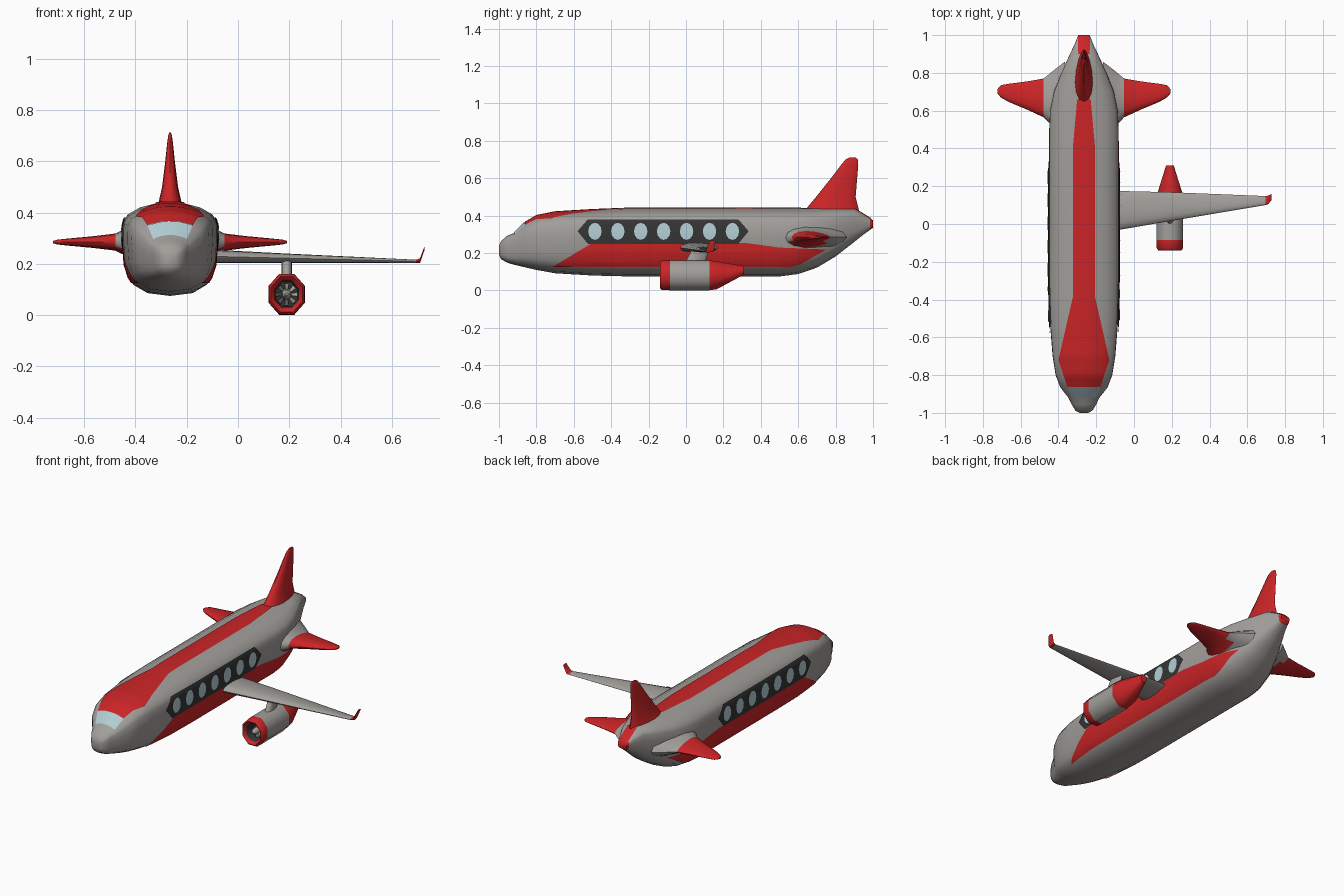
import bpy, bmesh, math
from mathutils import Vector
from mathutils.bvhtree import BVHTree

if "Cube" in bpy.data.objects:
    bpy.data.objects.remove(bpy.data.objects["Cube"])

X0 = -0.265                      # fuselage centre line


def material(name, rgb):
    m = bpy.data.materials.new(name)
    m.diffuse_color = (*rgb, 1)
    m.use_nodes = True
    m.node_tree.nodes["Principled BSDF"].inputs["Base Color"].default_value = m.diffuse_color
    return m


GREY = material("body_grey", (0.36, 0.345, 0.325))
RED = material("livery_red", (0.60, 0.018, 0.020))
GLASS = material("window_glass", (0.45, 0.62, 0.66))
DARK = material("window_surround", (0.035, 0.035, 0.035))


def finish(bm, name, mats, angle=50):
    me = bpy.data.meshes.new(name)
    bm.to_mesh(me)
    bm.free()
    ob = bpy.data.objects.new(name, me)
    bpy.context.collection.objects.link(ob)
    for m in mats:
        me.materials.append(m)
    bpy.ops.object.select_all(action='DESELECT')
    ob.select_set(True)
    bpy.context.view_layer.objects.active = ob
    bpy.ops.object.shade_smooth_by_angle(angle=math.radians(angle))
    return ob


def loft(name, rings, mats, rule=lambda i, c: 0, angle=50):
    """Skin a row of rings; rule(span, face centre) picks the material."""
    bm = bmesh.new()
    vs = [[bm.verts.new(p) for p in r] for r in rings]
    n = len(vs[0])
    for i in range(len(vs) - 1):
        for k in range(n):
            j = (k + 1) % n
            f = bm.faces.new((vs[i][k], vs[i][j], vs[i + 1][j], vs[i + 1][k]))
            f.material_index = rule(i, f.calc_center_median())
    for ring, i in ((vs[0], 0), (vs[-1], len(vs) - 2)):
        f = bm.faces.new(ring)
        f.material_index = rule(i, f.calc_center_median())
    bmesh.ops.recalc_face_normals(bm, faces=bm.faces)
    return finish(bm, name, mats, angle)


def foil(y0, y1, t, place, n=14):
    """Teardrop ring from leading edge y0 to trailing edge y1, half thickness t."""
    ring = []
    for k in range(n):
        a = 2 * math.pi * k / n
        y = (y0 + y1) / 2 - (y1 - y0) / 2 * math.cos(a)
        ring.append(place(y, t * math.sin(a) * (1 + 0.3 * math.cos(a))))
    return ring


# Fuselage: one half cross-section scaled along stations (y, half width, top, bottom)
half = [(0, 1), (.25, .99), (.64, .89), (.9, .74), (.99, .58), (1, .2),
        (.965, -.33), (.88, -.6), (.78, -.76), (.48, -.94), (0, -1)]
section = half + [(-x, z) for x, z in half[-2:0:-1]]
stations = [(-1, .022, .24, .19), (-.988, .045, .265, .167), (-.955, .065, .293, .148),
            (-.92, .082, .307, .138), (-.865, .125, .362, .125), (-.8, .15, .40, .11),
            (-.7, .166, .42, .092), (-.5, .182, .432, .08), (-.3, .184, .44, .075),
            (.5, .184, .44, .075), (.6, .18, .44, .088), (.7, .16, .44, .122),
            (.8, .12, .44, .182), (.9, .074, .437, .26), (.95, .05, .408, .30),
            (.985, .036, .386, .325), (1, .03, .375, .335)]
hull = loft("fuselage",
            [[(X0 + x * w, y, (t + b) / 2 + z * (t - b) / 2) for x, z in section]
             for y, w, t, b in stations],
            [GREY, RED], lambda i, c: int(i == len(stations) - 2), 60)
tree = BVHTree.FromPolygons([v.co for v in hull.data.vertices],
                            [p.vertices for p in hull.data.polygons])


def decal(name, outline, mat, lift=.004, step=.02):
    """Cut a flat outline into a grid and wrap it on the hull as a thin painted plate."""
    bm = bmesh.new()
    bm.faces.new([bm.verts.new(p) for p in outline])
    flat = max(range(3), key=lambda a: abs(outline[0][a] - X0 * (a == 0)) > 1.5)
    ray = Vector([0, 0, 0])
    ray[flat] = -1 if outline[0][flat] > 0 else 1
    bmesh.ops.triangulate(bm, faces=bm.faces[:])
    for a in range(3):
        if a == flat:
            continue
        lo, hi = min(p[a] for p in outline), max(p[a] for p in outline)
        for k in range(1, int((hi - lo) / step) + 1):
            co, no = Vector(outline[0]), Vector((0, 0, 0))
            co[a], no[a] = lo + k * step, 1
            bmesh.ops.bisect_plane(bm, geom=bm.verts[:] + bm.edges[:] + bm.faces[:],
                                   plane_co=co, plane_no=no, dist=1e-5)
    for v in bm.verts:
        hit = tree.ray_cast(v.co, ray)[0]
        if hit:
            v.co = hit + (hit - Vector((X0, hit.y, .26))).normalized() * lift
    bm.normal_update()
    for f in bm.faces:
        if f.normal.dot(ray) > 0:
            f.normal_flip()
    finish(bm, name, [mat], 60)


def top_decal(name, edge, mat):
    pts = [(X0 + w, y, 2) for y, w in edge] + [(X0 - w, y, 2) for y, w in reversed(edge)]
    decal(name, pts, mat)


# Livery: roof stripe, windscreen, tail cone strip
top_decal("roof_stripe", [(-.862, .085), (-.72, .132), (-.38, .056), (.42, .056), (.66, .035)], RED)
top_decal("windscreen", [(-.918, .062), (-.864, .086)], GLASS)
top_decal("tail_strip", [(.9, .03), (.988, .03)], RED)

# Side bands and windows, both sides
for side, s in (("right", 1), ("left", -1)):
    def wall(pts):
        return [(2 * s, y, z) for y, z in pts]
    decal(side + "_lower_band", wall([(-.715, .128), (-.515, .246), (-.5, .253), (.33, .253),
                                      (.5, .23), (.75, .22), (.61, .142), (.56, .128)]), RED)
    decal(side + "_window_band", wall([(-.58, .315), (-.525, .377), (.28, .377), (.335, .315),
                                       (.28, .25), (-.525, .25)]), DARK, .006)
    for i in range(7):
        oval = [(-.487 + .1225 * i + .036 * math.cos(a), .314 + .044 * math.sin(a))
                for a in (2 * math.pi * k / 12 for k in range(12))]
        decal(f"{side}_window_{i + 1}", wall(oval), GLASS, .0085)

    # Tailplane with its grey root fairing (w, leading, trailing, half thickness)
    spans = [(.10, .46, .86, .085), (.165, .515, .81, .055), (.213, .565, .77, .032),
             (.30, .605, .755, .022), (.40, .647, .742, .013), (.44, .67, .735, .009),
             (.457, .69, .715, .004)]
    loft(side + "_tailplane",
         [foil(a, b, t, lambda y, d, w=w: (X0 + s * w, y, .285 + d)) for w, a, b, t in spans],
         [GREY, RED], lambda i, c: int(i > 1 or (i == 1 and c.z < .262)))

# Tail fin (z, leading, trailing, half thickness)
fin = [(.40, .61, .93, .06), (.44, .645, .922, .043), (.5, .695, .907, .03), (.6, .775, .915, .018),
       (.67, .828, .921, .011), (.70, .853, .92, .007), (.712, .875, .905, .003)]
loft("tail_fin", [foil(a, b, t, lambda y, d, z=z: (X0 + d, y, z)) for z, a, b, t in fin], [RED])

# Single wing with upturned red tip (x, leading, trailing, z, half thickness)
wing = [(-.22, -.055, .178, .231, .027), (-.09, -.033, .175, .229, .025), (.2, .017, .168, .222, .017),
        (.695, .10, .148, .21, .006), (.71, .105, .15, .213, .009), (.727, .125, .158, .26, .007)]
loft("wing", [foil(a, b, t, lambda y, d, x=x, z=z: (x, y, z + d)) for x, a, b, z, t in wing],
     [GREY, RED], lambda i, c: int(i > 2))

# Engine pylon
loft("engine_pylon", [foil(a, b, .02, lambda y, d, z=z: (.19 + d, y, z))
                      for z, a, b in ((.14, -.01, .10), (.235, .04, .13))], [GREY])


# Engine nacelle: eight-sided, from the fan disc over the lip to the exhaust cone
def octagon(y, r, zc=.081, tall=1.13):
    return [(.19 + r * math.cos(a), y, zc + r * tall * math.sin(a))
            for a in (math.pi / 8 + math.pi / 4 * k for k in range(8))]


nacelle = [(-.07, .046), (-.125, .05), (-.14, .066), (-.128, .0755), (-.085, .0765),
           (.125, .0765), (.165, .071)]
loft("engine_nacelle", [octagon(y, r) for y, r in nacelle] + [octagon(.31, .022, .108)],
     [GREY, RED, DARK], lambda i, c: 2 if i == 0 else int(i != 4))

# Fan spinner and blades
loft("fan_spinner", [octagon(-.07, .022, tall=1), octagon(-.11, .018, tall=1),
                     octagon(-.132, .005, tall=1)], [GREY])
for k in range(8):
    a = math.pi / 4 * k
    u, v = Vector((math.cos(a), 0, math.sin(a))), Vector((-math.sin(a), 0, math.cos(a)))
    c = Vector((.19, -.082, .081))
    loft(f"fan_blade_{k + 1}",
         [[c + u * r + v * (w * i) + Vector((0, .006 * i + .002 * j, 0))
           for i, j in ((-1, -1), (1, -1), (1, 1), (-1, 1))] for r, w in ((.015, .004), (.043, .009))],
         [GREY])
